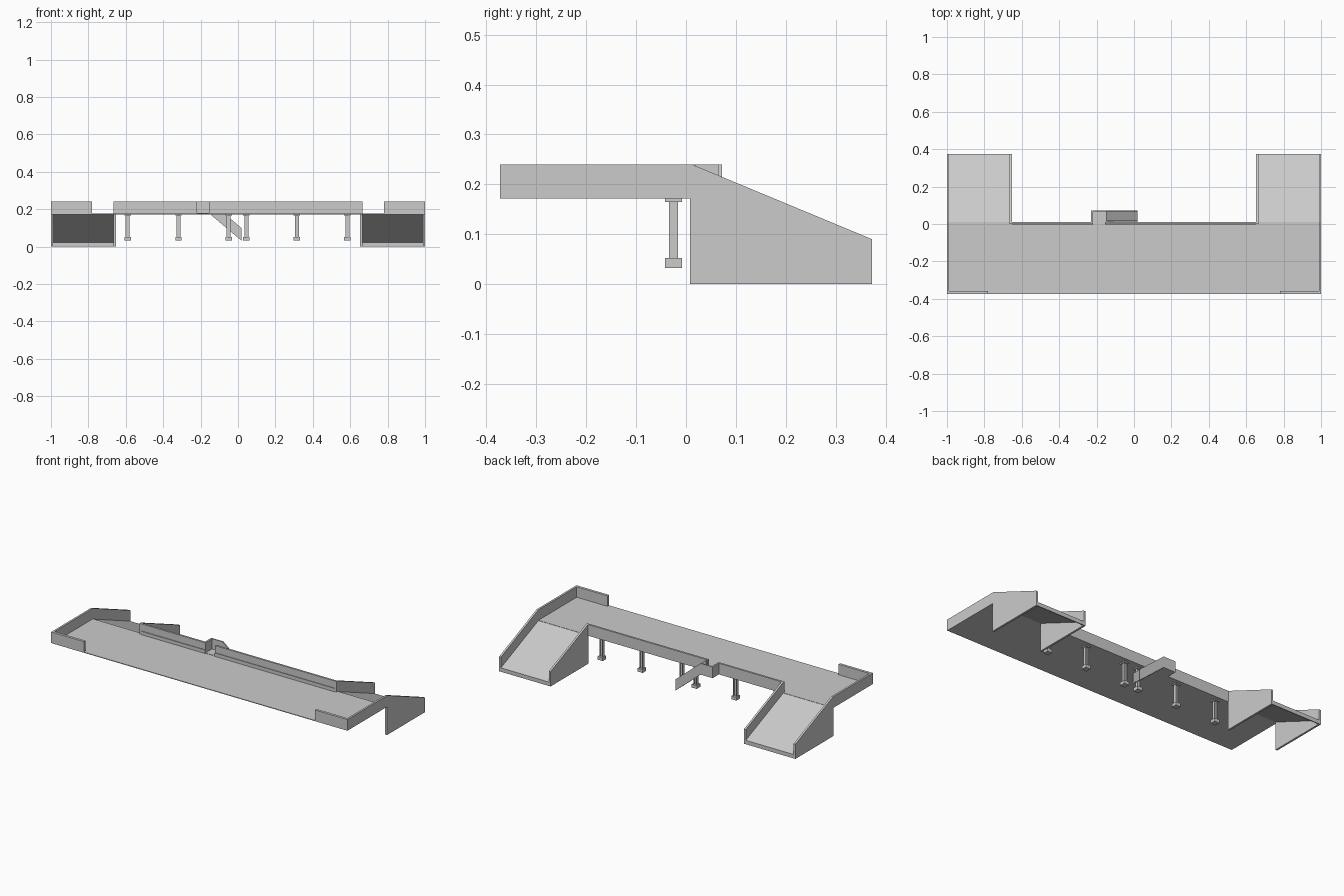
import bpy

old = bpy.data.objects.get("Cube")
if old:
    bpy.data.objects.remove(old)

grey = bpy.data.materials.new("concrete grey")
grey.use_nodes = True
colour = (0.6, 0.6, 0.6, 1)
grey.diffuse_color = colour
grey.node_tree.nodes["Principled BSDF"].inputs["Base Color"].default_value = colour

BASE, TOP = 0.172, 0.24      # deck level and parapet top
FRONT, BACK, END = -0.373, 0.012, 0.373
WALL = 0.012
INNER = 0.653                # inner face of the ramps


def prism(name, profile, lo, hi, axis):
    """Extrude a profile along x (profile in y, z) or along y (profile in x, z)."""
    def place(a, b, t):
        return (t, a, b) if axis == "x" else (a, t, b)
    n = len(profile)
    verts = [place(a, b, t) for t in (lo, hi) for a, b in profile]
    faces = [tuple(range(n)), tuple(range(2 * n - 1, n - 1, -1))]
    faces += [(i, i + n, (i + 1) % n + n, (i + 1) % n) for i in range(n)]
    mesh = bpy.data.meshes.new(name)
    mesh.from_pydata(verts, [], faces)
    # Make the normals point outwards
    import bmesh
    bm = bmesh.new()
    bm.from_mesh(mesh)
    bmesh.ops.recalc_face_normals(bm, faces=bm.faces)
    bm.to_mesh(mesh)
    bm.free()
    mesh.materials.append(grey)
    obj = bpy.data.objects.new(name, mesh)
    bpy.context.collection.objects.link(obj)
    return obj


def box(name, x0, x1, y0, y1, z0, z1):
    return prism(name, [(y0, z0), (y1, z0), (y1, z1), (y0, z1)], x0, x1, "x")


def mirrored(side, a, b):
    return sorted((side * a, side * b))


# Deck
box("deck", -1, 1, FRONT, BACK, BASE, BASE + 0.004)

# Ramps, parapets and corner walls on both ends
ramp_side = [(0, BASE), (0.008, BASE), (0.008, 0), (END, 0), (END, 0.09), (BACK, TOP), (0, TOP)]
ramp_floor = [(0.008, BASE), (END, 0.02), (END, 0.024), (0.008, BASE + 0.004)]
for side, label in ((1, "left"), (-1, "right")):
    prism(label + "_ramp_floor", ramp_floor, *mirrored(side, INNER, 1), "x")
    prism(label + "_ramp_outer_wall", ramp_side, *mirrored(side, 1 - WALL, 1), "x")
    prism(label + "_ramp_inner_wall", ramp_side, *mirrored(side, INNER, INNER + WALL), "x")
    box(label + "_ramp_end", *mirrored(side, INNER, 1), END - 0.006, END, 0, 0.024)
    box(label + "_side_parapet", *mirrored(side, 1 - WALL, 1), FRONT, 0, BASE, TOP)
    box(label + "_front_parapet", *mirrored(side, 0.78, 1), FRONT, FRONT + 0.016, BASE, TOP)

# Back parapet with a gap for the side stair
GAP0, GAP1 = -0.22, -0.155
for label, x0, x1 in (("right", -INNER, GAP0), ("left", GAP1, INNER)):
    box(label + "_back_parapet", x0, x1, 0, BACK, BASE, TOP)
    box(label + "_back_kerb", x0, x1, -0.004, 0, BASE, 0.197)

# Stair landing
OUT = 0.072
box("landing_floor", GAP0 - 0.01, -0.148, 0, OUT, BASE, BASE + 0.006)
box("landing_end_wall", GAP0 - 0.01, GAP0, BACK, OUT, BASE, TOP)
box("landing_back_wall", GAP0, -0.148, OUT - 0.008, OUT, BASE, TOP)

# Sloping flight with a wall on each side
X0, X1, FOOT = -0.148, 0.02, 0.03


def slope(height, drop=0):
    return [(X0, BASE), (X1, FOOT), (X1, FOOT + height), (X0, BASE + height - drop)]


prism("flight_floor", slope(0.006), BACK, OUT, "y")
prism("flight_outer_wall", slope(TOP - BASE), OUT - 0.008, OUT, "y")
prism("flight_inner_wall", slope(TOP - BASE), BACK, BACK + 0.008, "y")

# Support posts: steel H section between a cap plate and a footing
PY = -0.025
for i, x in enumerate((-0.59, -0.318, -0.05, 0.045, 0.315, 0.585), 1):
    def part(name, hx, hy, z0, z1, cx=0):
        box(f"post_{name}_{i}", x + cx - hx, x + cx + hx, PY - hy, PY + hy, z0, z1)
    part("footing", 0.017, 0.017, 0.032, 0.052)
    part("cap", 0.017, 0.017, 0.165, BASE)
    part("web", 0.009, 0.002, 0.052, 0.165)
    for s in (-1, 1):
        part("flange_" + ("left" if s > 0 else "right"), 0.002, 0.009, 0.052, 0.165, s * 0.009)
